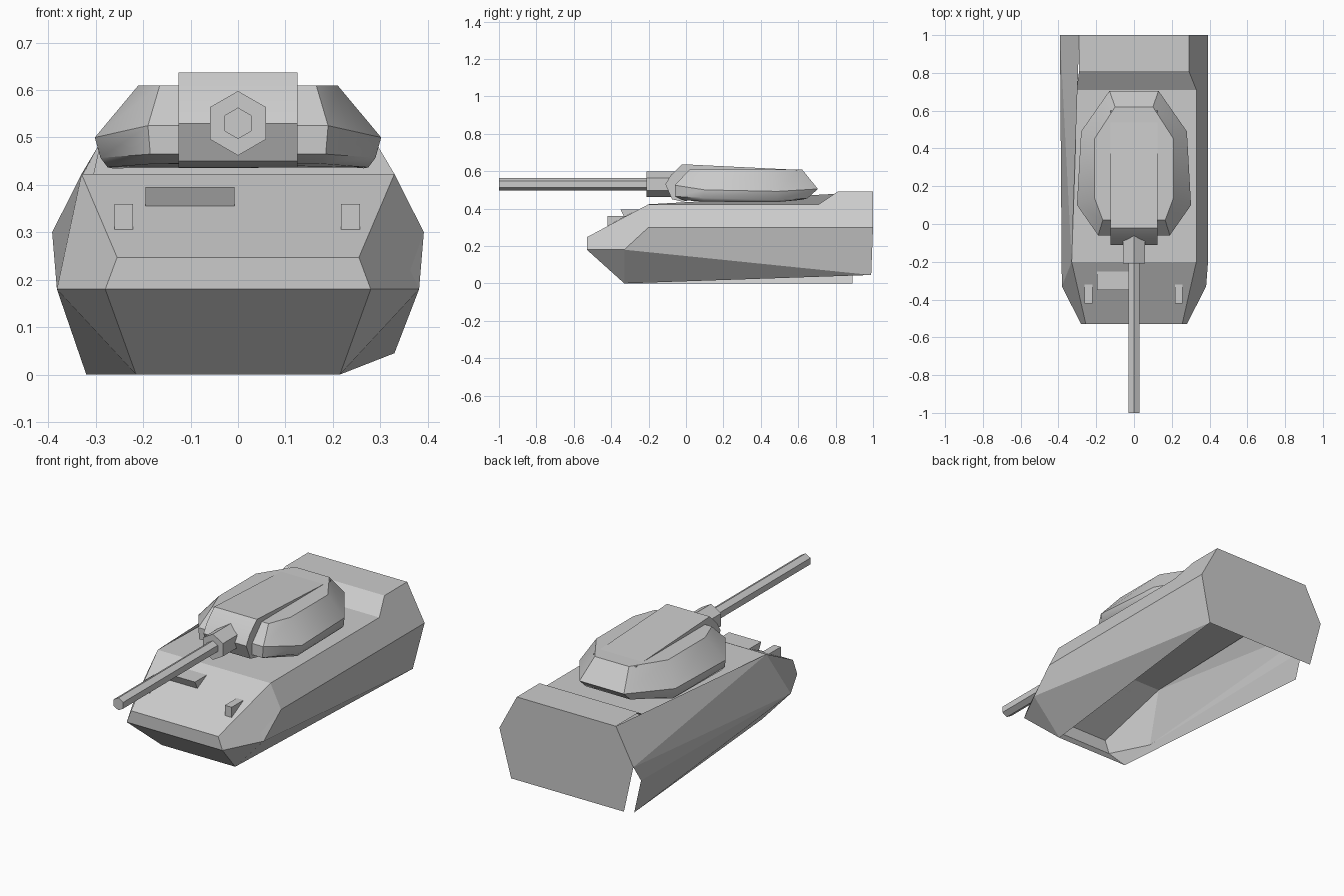
import bpy, bmesh, math

if "Cube" in bpy.data.objects:
    bpy.data.objects.remove(bpy.data.objects["Cube"])


def mesh_object(name, verts, faces, smooth=None):
    bm = bmesh.new()
    vs = [bm.verts.new(v) for v in verts]
    for f in faces:
        bm.faces.new([vs[i] for i in f])
    bmesh.ops.recalc_face_normals(bm, faces=bm.faces)
    me = bpy.data.meshes.new(name)
    bm.to_mesh(me)
    bm.free()
    ob = bpy.data.objects.new(name, me)
    bpy.context.collection.objects.link(ob)
    if smooth:
        bpy.ops.object.select_all(action='DESELECT')
        ob.select_set(True)
        bpy.context.view_layer.objects.active = ob
        bpy.ops.object.shade_smooth_by_angle(angle=math.radians(smooth))
    return ob


def loft(name, rings, smooth=None):
    """Closed solid through rings with equal point counts."""
    n = len(rings[0])
    faces = [list(range(n)), list(range((len(rings) - 1) * n, len(rings) * n))]
    for r in range(len(rings) - 1):
        for i in range(n):
            j = (i + 1) % n
            faces.append([r * n + i, r * n + j, (r + 1) * n + j, (r + 1) * n + i])
    return mesh_object(name, [p for ring in rings for p in ring], faces, smooth)


def extrude_x(name, profile, x0, x1, smooth=None):
    return loft(name, [[(x, y, z) for y, z in profile] for x in (x0, x1)], smooth)


def hex_tube(name, radius, y0, y1, z):
    ring = [(radius * math.sin(k * math.pi / 3), z + radius * math.cos(k * math.pi / 3))
            for k in range(6)]
    return loft(name, [[(x, y, h) for x, h in ring] for y in (y0, y1)])


# Hull: open-bottomed shell of plates, r_ = right side, l_ = left side
both = {
    'nose_low': (.28, -.53, .18), 'nose_top': (.255, -.53, .247),
    'deck_front': (.33, -.20, .423), 'step_top': (.29, .81, .49),
    'rear_top': (.29, 1, .49), 'rear_mid': (.392, 1, .30),
    'rear_low': (.33, .99, .045), 'corner': (.382, -.33, .18),
    'chin': (.215, -.33, 0),
}
pts = {}
for key, (x, y, z) in both.items():
    pts['r_' + key] = (x, y, z)
    pts['l_' + key] = (-x, y, z)
pts.update({
    'r_step_low': (.33, .71, .423), 'l_step_low': (-.305, .71, .423),
    'r_side_mid': (.392, -.20, .30), 'r_notch': (.363, -.33, .22),
    'l_skirt_top': (-.36, .89, .18), 'l_skirt_low': (-.32, .89, 0),
})
plates = [['r_' + a, 'r_' + b, 'l_' + b, 'l_' + a] for a, b in (
    ('chin', 'nose_low'), ('nose_low', 'nose_top'), ('nose_top', 'deck_front'),
    ('deck_front', 'step_low'), ('step_low', 'step_top'), ('step_top', 'rear_top'))]
plates += [[s + k for k in ('nose_low', 'corner', 'chin')] for s in ('r_', 'l_')]
plates += [p.split() for p in (
    # rear plate
    'r_rear_top r_rear_mid r_rear_low l_rear_low l_rear_mid l_rear_top',
    # right side
    'r_nose_low r_corner r_notch r_side_mid r_deck_front r_nose_top',
    'r_deck_front r_side_mid r_rear_mid r_rear_top r_step_top r_step_low',
    'r_side_mid r_notch r_corner',
    'r_side_mid r_corner r_rear_low r_rear_mid',
    'r_corner r_chin r_rear_low',
    # left side
    'l_nose_low l_nose_top l_deck_front l_corner',
    'l_deck_front l_rear_top l_rear_mid',
    'l_deck_front l_rear_mid l_corner',
    'l_corner l_rear_mid l_skirt_top',
    'l_corner l_skirt_top l_skirt_low l_chin')]
names = list(pts)
mesh_object('hull', [pts[k] for k in names],
            [[names.index(k) for k in p] for p in plates])

# Turret: rings from underside to roof, right half mirrored
halves = [
    [(.17, -.02, .445), (.275, .10, .437), (.265, .49, .435), (.12, .62, .447)],
    [(.185, -.06, .465), (.29, .09, .457), (.275, .49, .445), (.13, .65, .455)],
    [(.19, -.06, .525), (.302, .10, .50), (.28, .49, .492), (.13, .705, .505)],
    [(.165, .02, .61), (.21, .14, .61), (.21, .45, .61), (.10, .62, .61)],
]
loft('turret', [h + [(-x, y, z) for x, y, z in reversed(h)] for h in halves], 40)

# Gun mantlet with a wedge running back over the roof
extrude_x('mantlet', [(-.11, .53), (-.08, .58), (-.02, .637), (.60, .607),
                      (.30, .50), (-.02, .437), (-.075, .45)], -.125, .125, 45)

# Gun
hex_tube('gun_sleeve', .068, -.21, -.02, .53)
hex_tube('gun_barrel', .033, -1, -.18, .53)

# Front plate fittings
extrude_x('vision_block', [(-.35, .396), (-.25, .396), (-.33, .355)], -.195, -.007)
for side, x in (('left', -.241), ('right', .237)):
    extrude_x('headlight_' + side, [(-.42, .36), (-.32, .36), (-.42, .306)],
              x - .02, x + .02)
